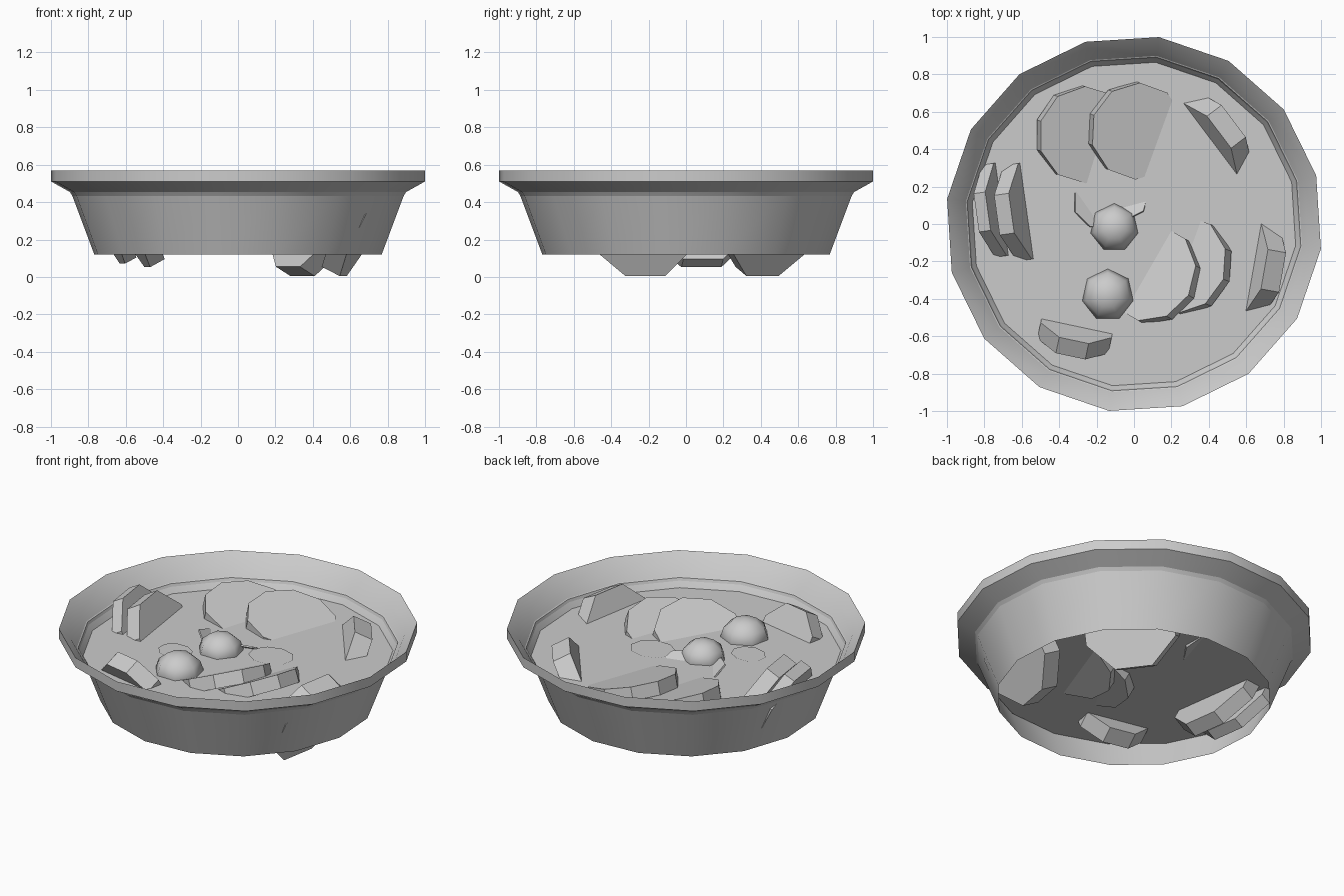
import bpy, bmesh, math
from mathutils import Vector, Matrix

if "Cube" in bpy.data.objects:
    bpy.data.objects.remove(bpy.data.objects["Cube"])

SIDES = 16
TURN = math.radians(14.9)


def finish(name, bm, smooth=None):
    bmesh.ops.recalc_face_normals(bm, faces=bm.faces)
    me = bpy.data.meshes.new(name)
    bm.to_mesh(me)
    bm.free()
    ob = bpy.data.objects.new(name, me)
    bpy.context.collection.objects.link(ob)
    if smooth:
        bpy.ops.object.select_all(action='DESELECT')
        ob.select_set(True)
        bpy.context.view_layer.objects.active = ob
        bpy.ops.object.shade_smooth_by_angle(angle=math.radians(smooth))
    return ob


def lathe(name, profile, cap_start=False, cap_end=False):
    bm = bmesh.new()
    rings = [[bm.verts.new((r * math.cos(TURN + i * math.tau / SIDES),
                            r * math.sin(TURN + i * math.tau / SIDES), z))
              for i in range(SIDES)] for r, z in profile]
    for a, b in zip(rings, rings[1:]):
        for i in range(SIDES):
            j = (i + 1) % SIDES
            bm.faces.new((a[i], a[j], b[j], b[i]))
    if cap_start:
        bm.faces.new(rings[0])
    if cap_end:
        bm.faces.new(rings[-1])
    return finish(name, bm, 40)


def cut_slice(name, centre, radius, thick, sides, heading, lean):
    """Thick polygon slice; its raised edge points along heading, lean is from vertical."""
    h, l = math.radians(heading), math.radians(lean)
    d = Vector((math.cos(h), math.sin(h), 0))
    u = d * math.sin(l) + Vector((0, 0, math.cos(l)))
    t = Vector((-d.y, d.x, 0))
    n = t.cross(u)
    m = Matrix((t, u, n)).transposed().to_4x4()
    m.translation = centre
    bm = bmesh.new()
    spin = Matrix.Rotation(math.pi / sides + math.pi / 2, 4, 'Z')
    bmesh.ops.create_cone(bm, cap_ends=True, segments=sides, radius1=radius,
                          radius2=radius, depth=thick, matrix=m @ spin)
    return finish(name, bm)


# Bowl shell with an open underside, and the soup inside it
lathe("bowl", [(0.775, 0.12), (0.9, 0.45), (1.008, 0.51), (1.008, 0.57),
               (0.94, 0.505), (0.872, 0.40)])
lathe("soup", [(0.835, 0.29), (0.876, 0.40)], True, True)

# Chunky slices standing around the edge, sunk through the soup
for i, (x, y, z, r, th, head, lean) in enumerate([
        (0.63, -0.23, 0.26, 0.28, 0.11, -10, 27),
        (0.40, 0.45, 0.26, 0.28, 0.11, 37, 27),
        (-0.57, 0.07, 0.30, 0.28, 0.09, 188, 29),
        (-0.70, 0.08, 0.31, 0.27, 0.07, 188, 27),
        (-0.31, -0.57, 0.34, 0.21, 0.10, 258, 30)]):
    cut_slice(f"standing_slice_{i + 1}", (x, y, z), r, th, 8, head, lean)

# Round slices lying half sunk in the soup
for i, (x, y, z, r, head, lean) in enumerate([
        (-0.27, 0.48, 0.385, 0.26, 163, 74),
        (0.01, 0.50, 0.395, 0.26, 160, 74),
        (0.10, -0.27, 0.37, 0.265, -30, 64),
        (0.27, -0.22, 0.355, 0.265, -20, 64)]):
    cut_slice(f"round_slice_{i + 1}", (x, y, z), r, 0.08, 10, head, lean)

# Smooth round dumplings
for i, (x, y, r) in enumerate([(-0.105, -0.02, 0.13), (-0.14, -0.38, 0.14)]):
    bm = bmesh.new()
    bmesh.ops.create_uvsphere(bm, u_segments=7, v_segments=6, radius=r,
                              matrix=Matrix.Translation((x, y, 0.40))
                              @ Matrix.Diagonal((1, 1, 0.8, 1)))
    finish(f"dumpling_{i + 1}", bm, 60)

# Leaves floating flat on the surface, pointed at one end
for i, (x, y, r, a) in enumerate([(0.18, 0.07, 0.125, 0), (-0.30, -0.185, 0.10, -15)]):
    bm = bmesh.new()
    bmesh.ops.create_circle(bm, cap_ends=True, segments=9, radius=r,
                            matrix=Matrix.Translation((x, y, 0.405))
                            @ Matrix.Rotation(math.radians(a), 4, 'Z')
                            @ Matrix.Diagonal((1.1, 0.9, 1, 1)))
    finish(f"flat_leaf_{i + 1}", bm)

# Upturned leaves beside the middle dumpling
cut_slice("upturned_leaf_1", (-0.21, 0.10, 0.37), 0.13, 0.01, 7, 215, 58)
cut_slice("upturned_leaf_2", (-0.05, 0.13, 0.37), 0.13, 0.01, 7, -75, 58)
